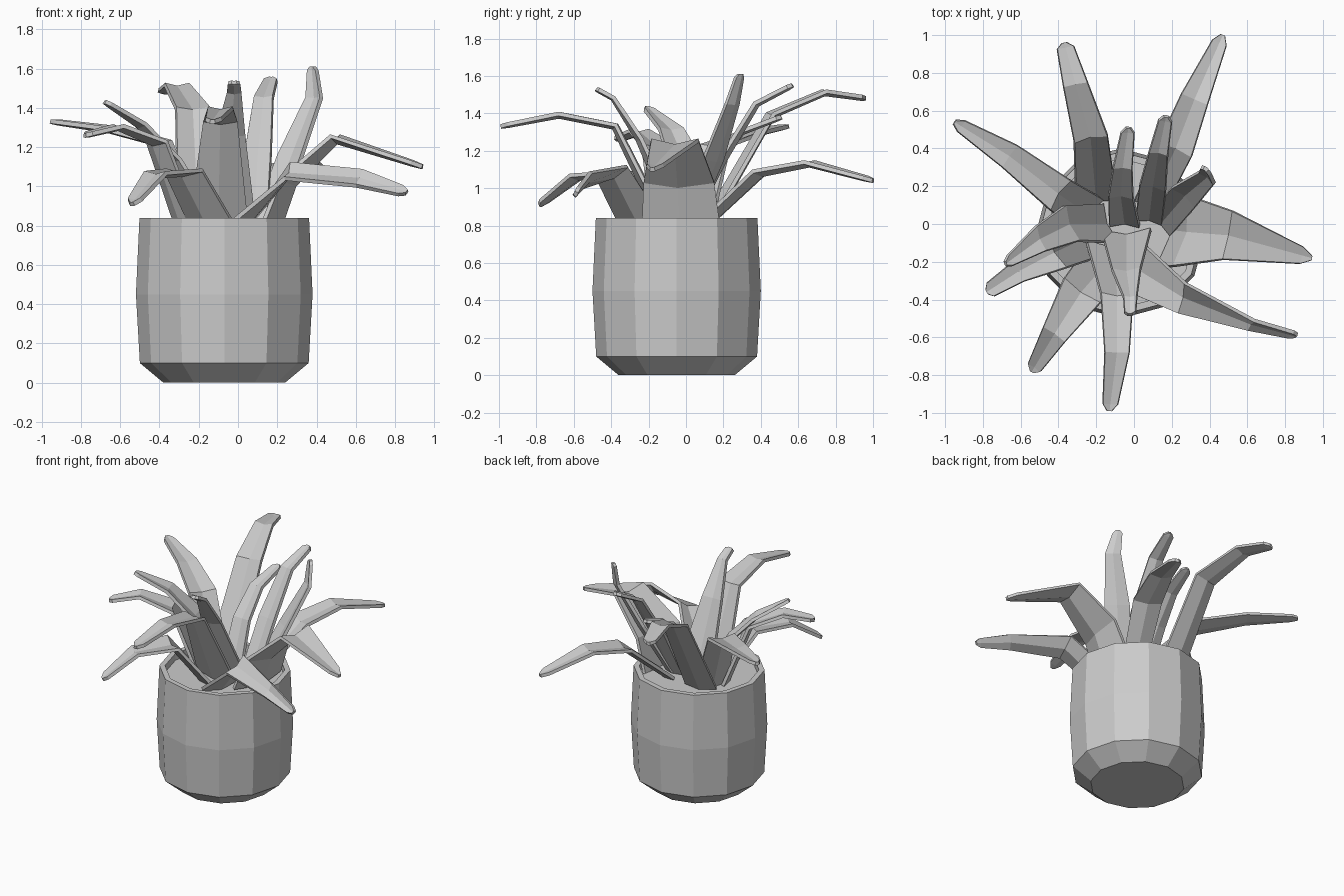
import bpy, bmesh, math
from mathutils import Vector, Matrix

CX, CY, SIDES = -0.07, -0.05, 12


def make_object(name, bm):
    bmesh.ops.recalc_face_normals(bm, faces=bm.faces)
    mesh = bpy.data.meshes.new(name)
    bm.to_mesh(mesh)
    bm.free()
    ob = bpy.data.objects.new(name, mesh)
    bpy.context.collection.objects.link(ob)
    return ob


def lathe(name, profile):
    """Faceted solid of revolution, with both ends capped."""
    bm = bmesh.new()
    rings = []
    for r, z in profile:
        rings.append([bm.verts.new((CX + r * math.cos(2 * math.pi * i / SIDES),
                                    CY + r * math.sin(2 * math.pi * i / SIDES), z))
                      for i in range(SIDES)])
    for a, b in zip(rings, rings[1:]):
        for i in range(SIDES):
            j = (i + 1) % SIDES
            bm.faces.new((a[i], a[j], b[j], b[i]))
    bm.faces.new(rings[0])
    bm.faces.new(rings[-1])
    return make_object(name, bm)


def leaf(name, path, widths, roll=0):
    """Folded tapering blade through base, knee, bend and tip."""
    pts = [Vector(p) for p in path]
    pts.insert(3, pts[2].lerp(pts[3], 0.88))
    widths = list(widths) + [0.025]
    flat = pts[-1] - pts[0]
    side0 = Vector((-flat.y, flat.x, 0)).normalized()
    bm = bmesh.new()
    rows = []
    for i, (p, w) in enumerate(zip(pts, widths)):
        tan = (pts[min(i + 1, 4)] - pts[max(i - 1, 0)]).normalized()
        turn = Matrix.Rotation(math.radians(roll) * min(1, i / 2), 3, tan)
        side = turn @ side0
        normal = tan.cross(side).normalized()
        rows.append([bm.verts.new(p + side * w * k / 2 + normal * w * h)
                     for k, h in ((1, 0.06), (0, -0.06), (-1, 0.06))])
    for a, b in zip(rows, rows[1:]):
        for k in range(2):
            bm.faces.new((a[k], a[k + 1], b[k + 1], b[k]))
    ob = make_object(name, bm)
    mod = ob.modifiers.new("thickness", "SOLIDIFY")
    mod.thickness = 0.022
    mod.offset = 0


# Pot with a thin rim, and soil as its inner floor
lathe("pot", [(0.31, 0), (0.43, 0.10), (0.45, 0.45), (0.432, 0.84),
              (0.395, 0.84), (0.395, 0.79)])

# Rear leaves
leaf("leaf_back_right", [(0.08, 0.1, 0.8), (0.22, 0.4, 1.08), (0.32, 0.66, 1.13), (0.47, 1.0, 1.04)],
     (0.16, 0.19, 0.15, 0.08))
leaf("leaf_back_left", [(-0.2, 0.12, 0.8), (-0.23, 0.46, 1.39), (-0.31, 0.74, 1.51), (-0.37, 0.96, 1.48)],
     (0.22, 0.18, 0.13, 0.09))
leaf("leaf_back_tall", [(0.08, 0.02, 0.8), (0.1, 0.2, 1.15), (0.13, 0.38, 1.45), (0.17, 0.57, 1.55)],
     (0.14, 0.14, 0.1, 0.07))
leaf("leaf_back_middle", [(-0.05, 0.0, 0.8), (-0.07, 0.15, 1.12), (-0.06, 0.3, 1.3), (-0.03, 0.51, 1.38)],
     (0.16, 0.13, 0.1, 0.07))
leaf("leaf_upright", [(0.14, 0.0, 0.8), (0.27, 0.15, 1.15), (0.39, 0.25, 1.45), (0.38, 0.29, 1.61)],
     (0.16, 0.16, 0.1, 0.06))

# Left leaves
leaf("leaf_left_long", [(-0.24, 0.05, 0.8), (-0.4, 0.16, 1.22), (-0.66, 0.36, 1.29), (-0.95, 0.54, 1.33)],
     (0.22, 0.19, 0.14, 0.07))
leaf("leaf_left_upper", [(-0.14, 0.0, 0.8), (-0.34, 0.0, 1.13), (-0.5, -0.08, 1.31), (-0.68, -0.21, 1.43)],
     (0.22, 0.2, 0.14, 0.06))
leaf("leaf_left_low", [(-0.27, -0.08, 0.8), (-0.42, -0.15, 1.22), (-0.61, -0.25, 1.3), (-0.78, -0.36, 1.26)],
     (0.24, 0.2, 0.12, 0.08))

# Front leaves
leaf("leaf_front_left", [(-0.14, -0.2, 0.8), (-0.28, -0.36, 1.07), (-0.42, -0.58, 1.06), (-0.54, -0.78, 0.91)],
     (0.27, 0.23, 0.14, 0.08))
leaf("leaf_front_long", [(-0.1, -0.12, 0.8), (-0.09, -0.38, 1.33), (-0.09, -0.68, 1.39), (-0.13, -0.99, 1.33)],
     (0.3, 0.17, 0.13, 0.08))
leaf("leaf_front_tall", [(-0.04, -0.05, 0.8), (-0.04, -0.25, 1.26), (-0.02, -0.39, 1.48), (-0.02, -0.48, 1.53)],
     (0.26, 0.15, 0.07, 0.06))

# Right leaves
leaf("leaf_right_wide", [(0.19, -0.03, 0.8), (0.27, -0.04, 1.02), (0.5, -0.06, 1.24), (0.94, -0.18, 1.1)],
     (0.42, 0.38, 0.26, 0.09))
leaf("leaf_right_front", [(0.02, -0.24, 0.8), (0.26, -0.39, 1.07), (0.62, -0.53, 1.04), (0.86, -0.59, 0.97)],
     (0.26, 0.18, 0.1, 0.06), roll=55)
